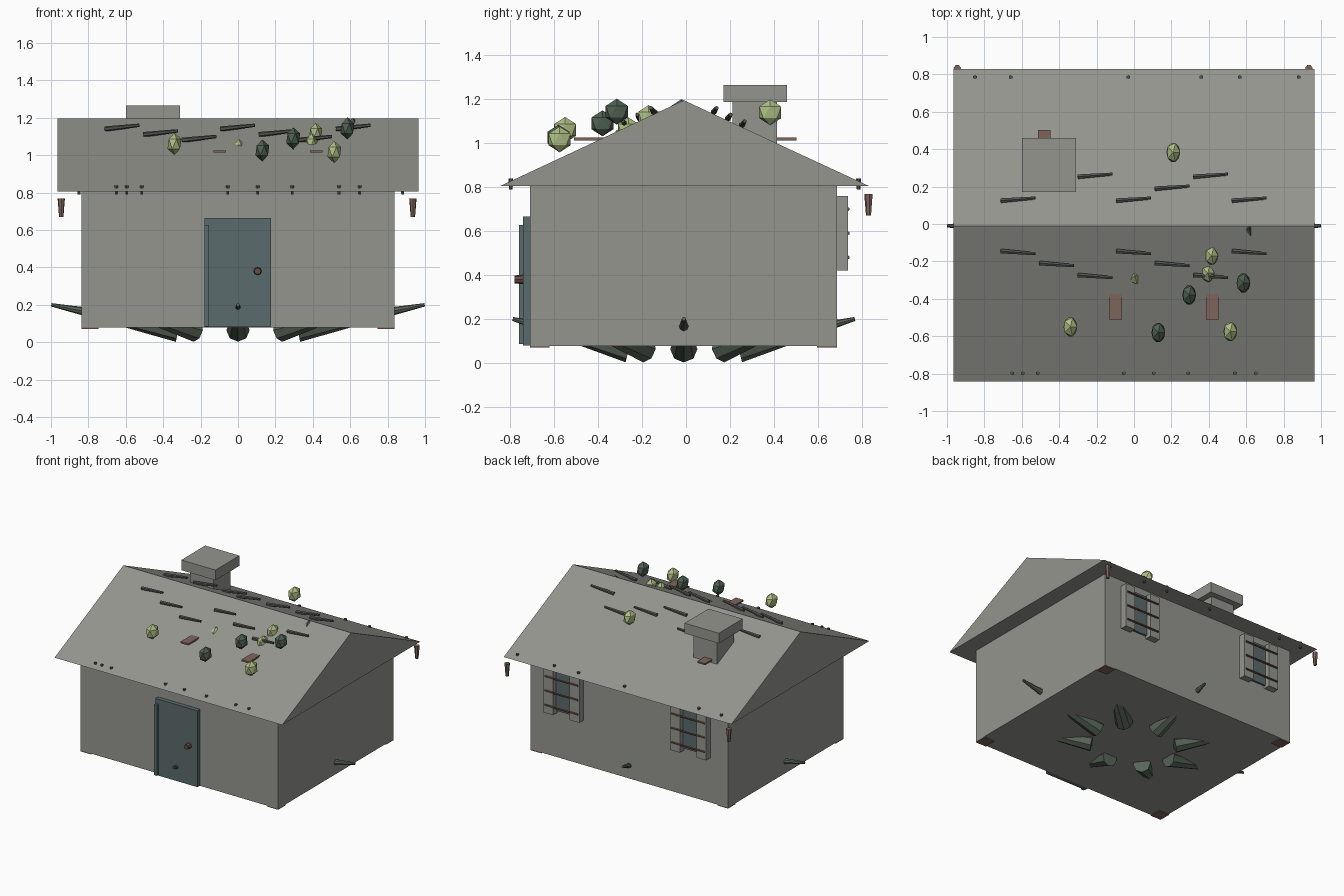
import bpy, bmesh, math
from mathutils import Vector, Matrix

if "Cube" in bpy.data.objects:
    bpy.data.objects.remove(bpy.data.objects["Cube"])


def material(name, r, g, b):
    m = bpy.data.materials.new(name)
    m.diffuse_color = (r, g, b, 1)
    m.use_nodes = True
    m.node_tree.nodes["Principled BSDF"].inputs["Base Color"].default_value = m.diffuse_color
    return m


STONE = material("grey stone", 0.30, 0.30, 0.275)
BLUE = material("slate blue", 0.105, 0.145, 0.15)
ROOT = material("root green", 0.10, 0.135, 0.10)
MOSS = material("dark moss", 0.08, 0.12, 0.085)
LEAF = material("light leaf", 0.42, 0.52, 0.23)
BROWN = material("brown wood", 0.21, 0.13, 0.105)
RUST = material("rust", 0.13, 0.075, 0.055)
DARK = material("dark grey", 0.085, 0.09, 0.08)


def finish(name, bm, mat):
    bmesh.ops.recalc_face_normals(bm, faces=bm.faces)
    me = bpy.data.meshes.new(name)
    bm.to_mesh(me)
    bm.free()
    me.materials.append(mat)
    ob = bpy.data.objects.new(name, me)
    bpy.context.collection.objects.link(ob)
    return ob


def box(name, x, y, z, mat):
    """Box from (min, max) ranges."""
    bm = bmesh.new()
    bmesh.ops.create_cube(bm, size=1)
    for v in bm.verts:
        v.co = [(r[0] + r[1]) / 2 + c * (r[1] - r[0]) for r, c in zip((x, y, z), v.co)]
    return finish(name, bm, mat)


def rod(name, p0, p1, r0, r1, sides, mat):
    """Tapered cylinder between two points."""
    p0, p1 = Vector(p0), Vector(p1)
    d = p1 - p0
    bm = bmesh.new()
    bmesh.ops.create_cone(bm, cap_ends=True, segments=sides, radius1=r0, radius2=r1, depth=d.length,
                          matrix=Matrix.Translation((p0 + p1) / 2) @ d.to_track_quat('Z', 'Y').to_matrix().to_4x4())
    return finish(name, bm, mat)


def clump(name, pos, size, mat):
    """Faceted moss ball, narrow in x and tall in z."""
    bm = bmesh.new()
    bmesh.ops.create_icosphere(bm, subdivisions=1, radius=1)
    for v in bm.verts:
        v.co = Vector(pos) + Vector((v.co.x * 0.7, v.co.y, v.co.z)) * size
    return finish(name, bm, mat)


YC = -0.01                      # centre line of the house in y

# House body
box("walls", (-0.837, 0.837), (-0.71, 0.686), (0.078, 0.81), STONE)

# Roof: solid triangular prism
bm = bmesh.new()
tri = [bm.verts.new((-0.965, y, z)) for y, z in ((-0.843, 0.806), (0.83, 0.806), (YC, 1.195))]
ext = bmesh.ops.extrude_face_region(bm, geom=[bm.faces.new(tri)])
bmesh.ops.translate(bm, vec=(1.93, 0, 0), verts=[g for g in ext["geom"] if isinstance(g, bmesh.types.BMVert)])
bm.faces.new(tri) if not bm.faces.get(tri) else None
finish("roof", bm, STONE)

# Chimney
box("chimney_shaft", (-0.555, -0.355), (0.212, 0.415), (0.9, 1.19), STONE)
box("chimney_cap", (-0.6, -0.31), (0.17, 0.46), (1.187, 1.265), STONE)

# Door
box("door", (-0.18, 0.176), (-0.742, -0.70), (0.08, 0.665), BLUE)
box("door_edge_strip", (-0.178, -0.155), (-0.76, -0.74), (0.085, 0.627), BLUE)
rod("door_knob", (0.105, -0.74, 0.38), (0.105, -0.78, 0.38), 0.022, 0.018, 8, RUST)

# Back windows with shutters and bars
for cx in (-0.535, 0.54):
    for s in (-1, 1):
        a, b = sorted((cx + s * 0.07, cx + s * 0.152))
        box("shutter", (a, b), (0.68, 0.738), (0.42, 0.76), STONE)
    box("window_glass", (cx - 0.07, cx + 0.07), (0.68, 0.7), (0.44, 0.75), BLUE)
    for z in (0.48, 0.59, 0.70):
        rod("window_bar", (cx - 0.14, 0.738, z), (cx + 0.14, 0.738, z), 0.008, 0.008, 6, RUST)

# Corner plates under the house
for x in (-0.837, 0.747):
    for y in (-0.71, 0.596):
        box("corner_plate", (x, x + 0.09), (y, y + 0.09), (0.071, 0.08), BROWN)

# Eight roots spreading from below; the straight ones poke out of the walls
for i in range(8):
    a = i * math.pi / 4
    c, s = math.cos(a), math.sin(a) * 0.78
    rod("root", (0.32 * c, YC + 0.32 * s, 0.063), (0.998 * c, YC + 0.998 * s, 0.2), 0.062, 0.009, 8, ROOT)

# Slats on both slopes
for side in (-1, 1):
    for i in range(7):
        x = -0.62 + i * 0.206
        d = 0.142 + 0.064 * (i % 3)
        z = 1.15 - 0.03 * (i % 3)
        y = YC + side * d
        rod("roof_slat", (x - 0.092, y - side * 0.007, z - 0.01),
            (x + 0.092, y + side * 0.007, z + 0.01), 0.014, 0.009, 6, DARK)

# Flat wooden plates lodged in the roof
for x, y in ((-0.097, -0.44), (0.418, -0.44), (-0.48, 0.432)):
    box("roof_plate", (x - 0.033, x + 0.033), (y - 0.07, y + 0.07), (1.013, 1.025), BROWN)

# Small nails along the eaves
for y, xs in ((-0.797, (-0.65, -0.595, -0.515, -0.055, 0.105, 0.29, 0.54, 0.65)),
              (0.785, (-0.85, -0.66, -0.03, 0.36, 0.565, 0.88))):
    for x in xs:
        rod("eave_nail", (x, y, 0.79), (x, y, 0.838), 0.008, 0.011, 6, DARK)

# Hanging pegs at the back corners
for x in (-0.945, 0.935):
    rod("hanging_peg", (x, 0.831, 0.67), (x, 0.831, 0.768), 0.012, 0.02, 7, BROWN)

# Moss and leaf clumps
for x, y, z, size, mat in (
        (-0.34, -0.55, 1.06, 0.059, LEAF), (0.13, -0.58, 1.025, 0.059, MOSS),
        (0.515, -0.575, 1.017, 0.059, LEAF), (0.295, -0.38, 1.09, 0.059, MOSS),
        (0.585, -0.315, 1.143, 0.059, MOSS), (0.415, -0.17, 1.118, 0.055, LEAF),
        (0.395, -0.262, 1.062, 0.055, LEAF), (0.21, 0.383, 1.14, 0.059, LEAF),
        (0.005, -0.275, 1.03, 0.055, LEAF), (0.615, -0.02, 1.145, 0.055, MOSS)):
    clump("moss_clump", (x, y, z), size, mat)
